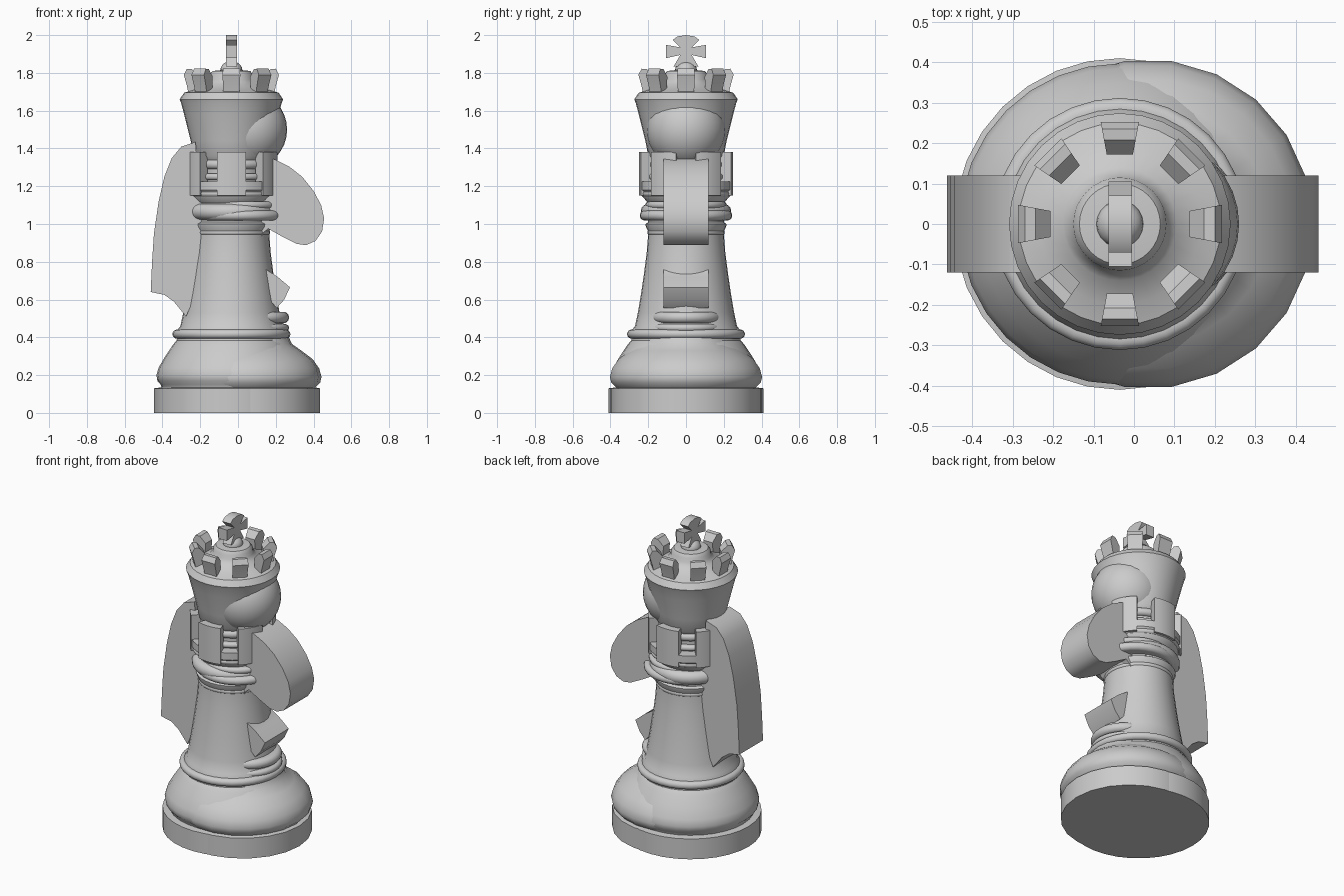
import bpy, bmesh
from math import sin, cos, pi, radians

if "Cube" in bpy.data.objects:
    bpy.data.objects.remove(bpy.data.objects["Cube"])


def finish(bm, name, smooth=True):
    bmesh.ops.remove_doubles(bm, verts=bm.verts, dist=1e-5)
    bmesh.ops.recalc_face_normals(bm, faces=bm.faces)
    me = bpy.data.meshes.new(name)
    bm.to_mesh(me)
    bm.free()
    ob = bpy.data.objects.new(name, me)
    bpy.context.collection.objects.link(ob)
    if smooth:
        bpy.ops.object.select_all(action='DESELECT')
        ob.select_set(True)
        bpy.context.view_layer.objects.active = ob
        bpy.ops.object.shade_smooth_by_angle(angle=radians(35))
    return ob


def lathe(name, cx, pts, n=32):
    """Closed turned solid from (radius, z) points, capped on the axis."""
    bm = bmesh.new()
    rings = [[bm.verts.new((cx + r * cos(2 * pi * i / n), r * sin(2 * pi * i / n), z))
              for i in range(n)] for r, z in pts]
    for a, b in zip(rings, rings[1:]):
        for i in range(n):
            j = (i + 1) % n
            bm.faces.new((a[i], a[j], b[j], b[i]))
    bm.faces.new(rings[0])
    bm.faces.new(rings[-1])
    return finish(bm, name)


def torus_ring(name, cx, z, r, h):
    """Solid disc with a rounded rim."""
    pts = [(r - h + h * cos(t), z + h * sin(t)) for t in
           [radians(a) for a in range(-90, 91, 20)]]
    return lathe(name, cx, pts)


def prism(name, pts, place, lo, hi):
    """Extrude a 2D outline between lo and hi; place maps (u, v, w) to xyz."""
    bm = bmesh.new()
    a = [bm.verts.new(place(u, v, lo)) for u, v in pts]
    b = [bm.verts.new(place(u, v, hi)) for u, v in pts]
    bm.faces.new(a)
    bm.faces.new(b)
    for i in range(len(pts)):
        j = (i + 1) % len(pts)
        bm.faces.new((a[i], a[j], b[j], b[i]))
    return finish(bm, name)


C = -0.035   # axis of the tall pieces
D = 0.035    # axis of the forward-shifted pieces

# Overlapping bases
lathe("main_base", C, [(.41, 0), (.41, .13), (.37, .135), (.375, .15), (.392, .17), (.397, .2),
                       (.385, .24), (.35, .3), (.31, .36), (.285, .39), (.27, .4)])
lathe("front_base", D, [(.40, 0), (.40, .13), (.375, .135), (.40, .16), (.407, .19), (.395, .235),
                        (.36, .285), (.30, .33), (.25, .365), (.235, .40)], 22)

# Column and its rings
lathe("column", C, [(.29, .38), (.285, .44), (.27, .46), (.255, .53), (.238, .63), (.222, .74),
                    (.208, .85), (.2, .95), (.2, 1.2)])
torus_ring("lower_ring", C, .417, .312, .024)
torus_ring("front_ring_low", .07, .45, .20, .02)
torus_ring("front_ring_high", .08, .505, .19, .03)
lathe("front_stem", .07, [(.19, .4), (.175, .46), (.16, .52), (.12, .57), (.10, .62)])
torus_ring("neck_ring", C, .955, .205, .016)
lathe("neck_flare", C, [(.2, .96), (.212, .985), (.215, 1.0), (.2, 1.01)])
torus_ring("collar", C, 1.065, .24, .042)
torus_ring("front_collar_low", .0, 1.045, .245, .026)
torus_ring("front_collar_high", .0, 1.10, .215, .02)
torus_ring("upper_collar", C, 1.16, .24, .016)

# Battlement ring with six raised blocks
lathe("battlement_floor", C, [(.2, 1.11), (.23, 1.145), (.235, 1.17), (.245, 1.18),
                              (.245, 1.225)])
for k in range(6):
    arc = [radians(60 * k - 90 + a) for a in range(-18, 19, 6)]
    outline = ([(C + .25 * cos(t), .25 * sin(t)) for t in arc]
               + [(C + .19 * cos(t), .19 * sin(t)) for t in reversed(arc)])
    prism(f"battlement_block_{k + 1}", outline, lambda u, v, w: (u, v, w), 1.15, 1.38)

# Turned neck inside the battlement
torus_ring("inner_ring_low", C, 1.25, .205, .018)
torus_ring("inner_ring_high", C, 1.315, .2, .025)
lathe("inner_neck", C, [(.18, 1.2), (.175, 1.28), (.18, 1.4)])

# Crown cup, lid and finial
lathe("crown_cup", C, [(.18, 1.33), (.2, 1.36), (.215, 1.44), (.25, 1.58), (.266, 1.64),
                       (.274, 1.66), (.25, 1.695), (.2, 1.71), (.14, 1.74), (.118, 1.765),
                       (.115, 1.79), (.1, 1.81), (.05, 1.815)])
lathe("finial_ball", C, [(.058 * cos(radians(a)), 1.815 + .048 * sin(radians(a)))
                         for a in range(-80, 90, 16)], 20)

# Ring of crown points
for k in range(8):
    a = k * pi / 4
    prism(f"crown_point_{k + 1}",
          [(.18, 1.68), (.225, 1.68), (.235, 1.73), (.252, 1.79), (.235, 1.822), (.208, 1.82),
           (.172, 1.78), (.175, 1.73)],
          lambda u, v, w: (C + u * cos(a) - w * u / .25 * sin(a),
                           u * sin(a) + w * u / .25 * cos(a), v), -.047, .047)

# Flared cross on top
half = [(0, 2.0), (.045, 1.993), (.07, 1.975), (.03, 1.935), (.105, 1.948), (.105, 1.878),
        (.03, 1.895), (.065, 1.835), (0, 1.835)]
prism("cross", half + [(-u, v) for u, v in half[-2:0:-1]],
      lambda u, v, w: (w, u, v), C - .028, C + .03)

# Round head pushing out of the cup
lathe("round_head", .05, [(.21 * cos(radians(a)), 1.5 + .21 * sin(radians(a)))
                          for a in range(-88, 89, 11)], 32)

# Flat side-profile head: mane, snout and chest
prism("profile_head",
      [(-.10, 1.37), (-.22, 1.37), (-.225, 1.435), (-.30, 1.41), (-.35, 1.35), (-.39, 1.25),
       (-.42, 1.12), (-.445, .95), (-.455, .8), (-.462, .64), (-.39, .625), (-.34, .59),
       (-.275, .51), (-.245, .58), (-.22, .66), (-.1, .6), (.1, .62), (.165, .60), (.205, .555),
       (.245, .60), (.275, .665), (.21, .72), (.14, .765), (.10, .85), (.13, .95), (.16, .975),
       (.24, .93), (.31, .895), (.36, .888), (.41, .91), (.445, .96), (.456, 1.03), (.44, 1.10),
       (.40, 1.175), (.34, 1.25), (.27, 1.305), (.2, 1.34), (.1, 1.37)],
      lambda u, v, w: (u, w, v), -.12, .12)
